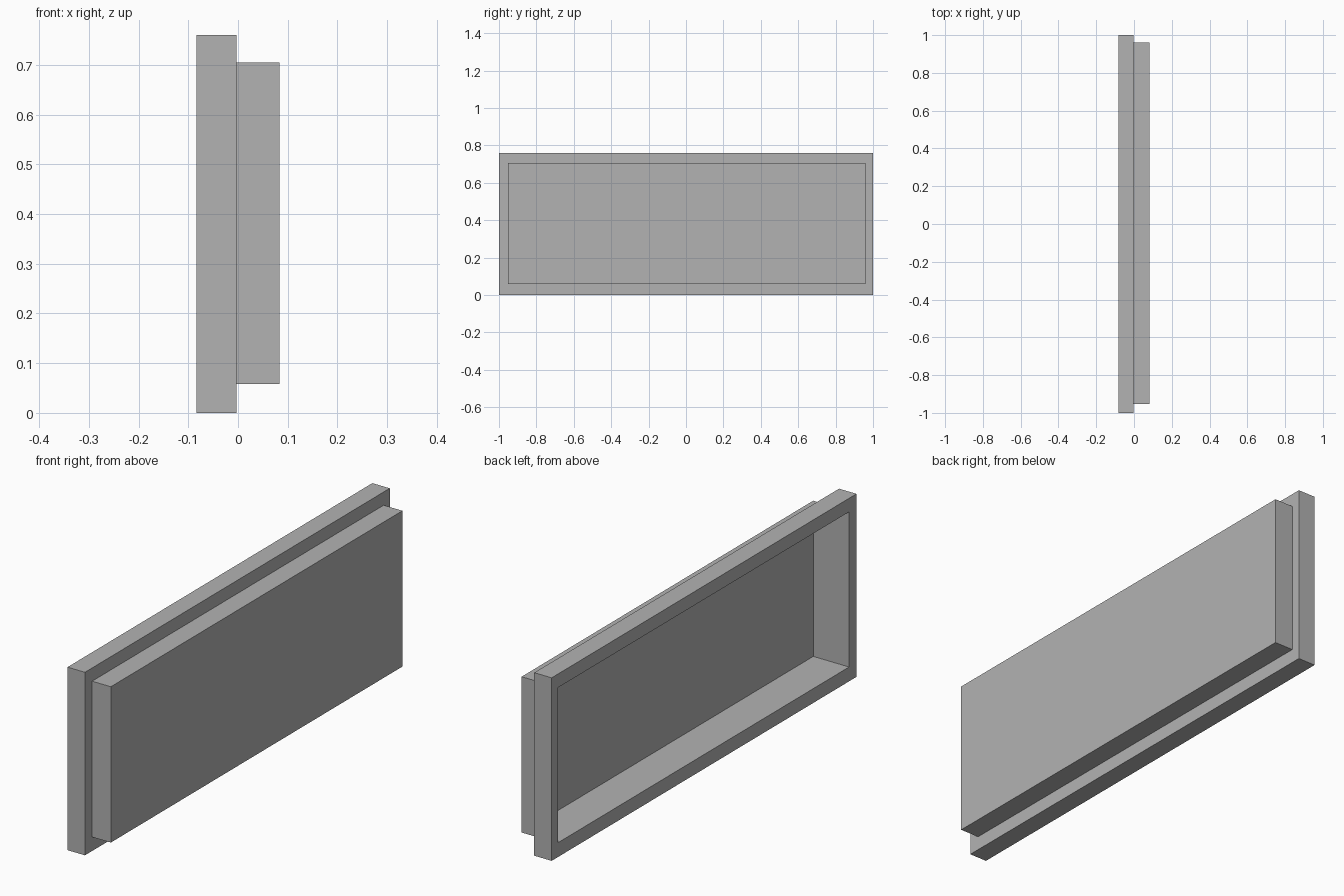
import bpy, bmesh

cube = bpy.data.objects.get("Cube")
if cube:
    bpy.data.objects.remove(cube)

GREY = (0.448, 0.448, 0.448, 1)
grey = bpy.data.materials.new("plain grey")
grey.use_nodes = True
grey.diffuse_color = GREY
grey.node_tree.nodes["Principled BSDF"].inputs["Base Color"].default_value = GREY

BACK, STEP, FRONT = -0.083, -0.003, 0.083
WALL = 0.0015
FRAME = (-1, 1, 0, 0.76)
PANEL = (-0.953, 0.96, 0.058, 0.705)
OPENING = (PANEL[0] + WALL, PANEL[1] - WALL, PANEL[2] + WALL, PANEL[3] - WALL)


def rectangle(bm, x, bounds):
    y0, y1, z0, z1 = bounds
    return [bm.verts.new((x, y, z)) for y, z in ((y0, z0), (y1, z0), (y1, z1), (y0, z1))]


def skin(name, sections, closed=False):
    """Join a row of rectangles, as a closed ring or with both ends capped."""
    bm = bmesh.new()
    loops = [rectangle(bm, x, b) for x, b in sections]
    pairs = list(zip(loops, loops[1:]))
    if closed:
        pairs.append((loops[-1], loops[0]))
    else:
        bm.faces.new(loops[0])
        bm.faces.new(loops[-1])
    for a, b in pairs:
        for i in range(4):
            j = (i + 1) % 4
            bm.faces.new((a[i], a[j], b[j], b[i]))
    bmesh.ops.recalc_face_normals(bm, faces=bm.faces)
    mesh = bpy.data.meshes.new(name)
    bm.to_mesh(mesh)
    bm.free()
    mesh.materials.append(grey)
    obj = bpy.data.objects.new(name, mesh)
    bpy.context.collection.objects.link(obj)
    return obj


# Rectangular border with an open middle
skin("outer_frame", [(BACK, FRAME), (STEP, FRAME), (STEP, OPENING), (BACK, OPENING)], closed=True)

# Thin-walled tray standing out from the border, hollow from behind
skin("raised_panel", [(FRONT, PANEL), (STEP, PANEL), (STEP, OPENING), (FRONT - WALL, OPENING)])
